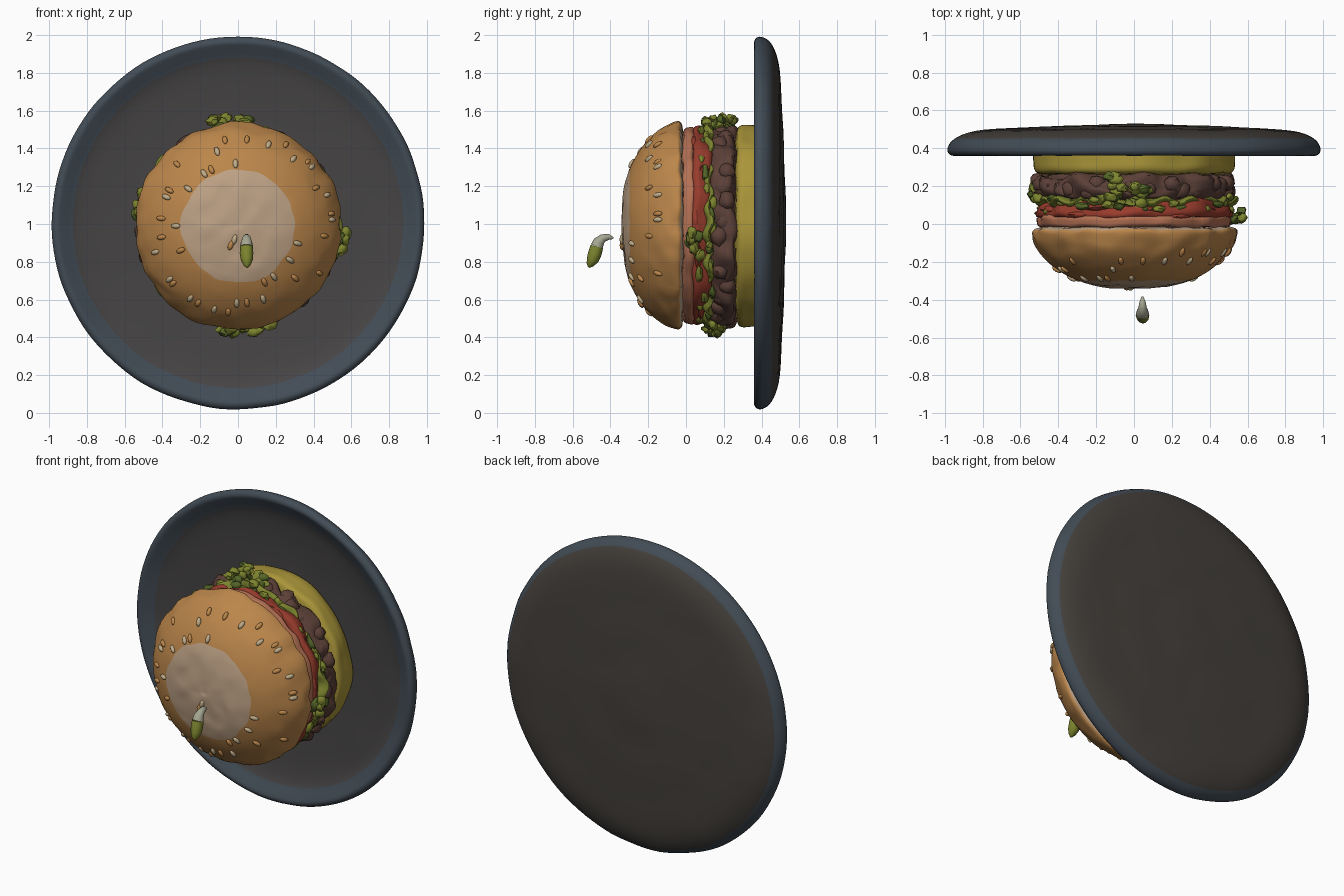
import bpy, bmesh, math, random
from mathutils import Vector, Matrix, noise

if "Cube" in bpy.data.objects:
    bpy.data.objects.remove(bpy.data.objects["Cube"])

random.seed(4)
CZ = 0.99          # height of the burger axis, which runs along y
TAU = math.tau


def mat(name, r, g, b):
    m = bpy.data.materials.new(name)
    m.diffuse_color = tuple((c / 255) ** 2.2 for c in (r, g, b)) + (1,)
    m.use_nodes = True
    m.node_tree.nodes["Principled BSDF"].inputs["Base Color"].default_value = m.diffuse_color
    return m


GOLD = mat("golden crust", 186, 133, 76)
PALE = mat("pale crust", 188, 160, 132)
PLATE = mat("dark plate", 72, 70, 70)
RIM = mat("plate rim", 68, 77, 86)
BACK = mat("plate back", 70, 66, 62)
RED = mat("tomato", 150, 62, 48)
PINK = mat("sauce", 178, 112, 84)
GREEN = mat("lettuce", 124, 132, 50)
DARKGREEN = mat("dark lettuce", 84, 100, 44)
BROWN = mat("meat", 92, 66, 58)
YELLOW = mat("lower bun", 168, 148, 60)
SEED = mat("sesame", 190, 170, 135)
WHITE = mat("pale seed", 165, 165, 145)


def finish(name, bm, mats, angle=50):
    me = bpy.data.meshes.new(name)
    bm.to_mesh(me)
    bm.free()
    for m in mats:
        me.materials.append(m)
    ob = bpy.data.objects.new(name, me)
    bpy.context.collection.objects.link(ob)
    for o in bpy.context.selected_objects:
        o.select_set(False)
    ob.select_set(True)
    bpy.context.view_layer.objects.active = ob
    bpy.ops.object.shade_smooth_by_angle(angle=math.radians(angle))
    return ob


def smooth_profile(pts, sub):
    """Catmull-Rom refinement of a radius / depth profile."""
    out = []
    for i in range(len(pts) - 1):
        p = [Vector(pts[max(0, min(len(pts) - 1, i + k))]) for k in (-1, 0, 1, 2)]
        for s in range(sub):
            t = s / sub
            q = 0.5 * (2 * p[1] + (p[2] - p[0]) * t + (2 * p[0] - 5 * p[1] + 4 * p[2] - p[3]) * t * t
                       + (3 * p[1] - p[0] - 3 * p[2] + p[3]) * t ** 3)
            out.append((max(q[0], 0), q[1]))
    return out + [pts[-1]]


def lathe(name, pts, mats, sub=3, segs=96, cz=CZ, wobble=None, pick=None):
    """Turn a (radius, y) profile, listed front to back, round the y axis."""
    prof = smooth_profile(pts, sub)
    bm = bmesh.new()
    rings = []
    for r, y in prof:
        ring = []
        for j in range(segs):
            a = TAU * j / segs
            dr, dy = wobble(a, r, y) if wobble and r > 0.001 else (0, 0)
            ring.append(bm.verts.new(((r + dr) * math.sin(a), y + dy, cz + (r + dr) * math.cos(a))))
        rings.append(ring)
    for i in range(len(rings) - 1):
        for j in range(segs):
            k = (j + 1) % segs
            f = bm.faces.new((rings[i][j], rings[i][k], rings[i + 1][k], rings[i + 1][j]))
            if pick:
                f.material_index = pick(*prof[i])
    bmesh.ops.remove_doubles(bm, verts=bm.verts, dist=0.0005)
    return finish(name, bm, mats)


def blobs(name, matrices, mats, rough=0.0):
    bm = bmesh.new()
    for n, m in enumerate(matrices):
        vs = bmesh.ops.create_icosphere(bm, subdivisions=2, radius=1)["verts"]
        for v in vs:
            v.co *= 1 + rough * noise.noise(v.co * 1.7 + Vector((n * 3.1, 0, 0)))
            v.co = m @ v.co
            for f in v.link_faces:
                f.material_index = n % len(mats)
    return finish(name, bm, mats)


def around(a, r, y, size, tilt=0.0):
    """Matrix of a blob at angle a: size is (tangent, depth, radial)."""
    loc = Matrix.Translation((r * math.sin(a), y, CZ + r * math.cos(a)))
    return (loc @ Matrix.Rotation(a, 4, 'Y') @ Matrix.Rotation(tilt, 4, 'X')
            @ Matrix.Diagonal((*size, 1)))


def lumps(amount, freq):
    def w(a, r, y):
        p = Vector((r * math.sin(a), y, r * math.cos(a))) * freq
        n = noise.noise(p) * amount
        return n, n * 0.6
    return w


# Plate, standing upright behind the burger
lathe("plate", [(0, .44), (.45, .44), (.68, .43), (.84, .41), (.92, .375), (.955, .36), (.98, .373),
                (.985, .40), (.962, .44), (.90, .475), (.80, .497), (.60, .508), (.45, .517),
                (.25, .522), (.12, .528), (0, .53)],
      [PLATE, RIM, BACK], segs=128, cz=1.005, wobble=lumps(.004, 5),
      pick=lambda r, y: 2 if y > .45 else (1 if r > .86 else 0))

# Domed top bun with pale crown
DOME = [(0, -.338), (.12, -.335), (.22, -.322), (.32, -.29), (.41, -.238), (.48, -.175),
        (.525, -.11), (.546, -.055), (.54, -.03), (.50, -.018), (.42, -.015)]
lathe("top_bun", DOME, [PALE, GOLD], sub=5, wobble=lumps(.016, 11),
      pick=lambda r, y: 0 if r < .3 or y > -.03 else 1)

# Filling layers
lathe("sauce_layer", [(.42, -.02), (.50, -.015), (.515, .01), (.508, .04), (.43, .055)],
      [PINK], wobble=lumps(.02, 9))
lathe("tomato_layer", [(.42, .025), (.50, .03), (.52, .055), (.51, .085), (.49, .12), (.42, .14)],
      [RED], wobble=lumps(.035, 7))
lathe("lettuce_layer", [(.42, .09), (.49, .10), (.525, .12), (.515, .135), (.43, .14)],
      [GREEN], segs=160,
      wobble=lambda a, r, y: (.014 * math.sin(13 * a) * (r > .46) + .012 * math.sin(5 * a),
                              .014 * math.sin(21 * a + 1) * (r > .46)))
lathe("patty", [(.42, .12), (.49, .13), (.525, .165), (.53, .20), (.515, .245), (.42, .275)],
      [BROWN], segs=128, wobble=lumps(.05, 10))
lathe("bottom_bun", [(.42, .26), (.505, .268), (.53, .29), (.532, .33), (.53, .38), (.51, .43), (.46, .45)],
      [YELLOW], wobble=lumps(.012, 6))

# Meat lumps round the patty edge
blobs("patty_lumps", [around(TAU * i / 34 + random.uniform(-.05, .05), random.uniform(.485, .51),
                             random.uniform(.165, .225), (.05, .045, .045)) for i in range(34)],
      [BROWN], rough=.3)

# Lettuce scraps: scattered all round, with bigger clumps at top, bottom and right
scraps = [around(TAU * i / 44 + random.uniform(-.06, .06), random.uniform(.49, .525),
                 random.uniform(.07, .15), (random.uniform(.025, .05), .018, .02),
                 random.uniform(-.6, .6)) for i in range(44)]
for ang, spread, rad, y0, y1, count in ((-.06, .19, .555, .10, .25, 20), (3.04, .26, .545, .10, .19, 18),
                                        (1.75, .14, .55, .02, .09, 8), (-1.3, .2, .52, .13, .23, 7)):
    for i in range(count):
        scraps.append(around(ang + random.uniform(-spread, spread), rad + random.uniform(-.04, .025),
                             random.uniform(y0, y1), (.035, .025, .026), random.uniform(-.8, .8)))
blobs("lettuce_scraps", scraps, [GREEN, DARKGREEN, GREEN], rough=.5)

# Tomato and sauce edges poking out between the layers
blobs("tomato_pieces", [around(TAU * i / 16 + random.uniform(-.1, .1), .475, random.uniform(.04, .09),
                               (.09, .022, .05)) for i in range(16)], [RED], rough=.2)


# Sesame seeds lying on the dome
def dome_seed(a, r):
    for (r0, y0), (r1, y1) in zip(DOME, DOME[1:]):
        if r0 <= r <= r1:
            y = y0 + (y1 - y0) * (r - r0) / (r1 - r0)
            slope = math.atan2(y1 - y0, r1 - r0)
            return around(a, r, y - .003, (.014, .013, .028), -slope)


blobs("sesame_seeds", [dome_seed(TAU * i / 40 + random.uniform(-.07, .07), random.choice((.33, .41, .46, .5)))
                       for i in range(40)] + [dome_seed(3.4, .075), dome_seed(3.5, .11)],
      [SEED, GOLD])


# Loose seed hanging in front of the bun
def taper(name, points, material):
    cu = bpy.data.curves.new(name, 'CURVE')
    cu.dimensions = '3D'
    cu.bevel_depth, cu.bevel_resolution, cu.use_fill_caps = 1, 4, True
    sp = cu.splines.new('POLY')
    sp.points.add(len(points) - 1)
    for p, (x, y, z, r) in zip(sp.points, points):
        p.co, p.radius = (x, y, z, 1), r
    sp.use_smooth = True
    cu.materials.append(material)
    bpy.context.collection.objects.link(bpy.data.objects.new(name, cu))


taper("loose_seed_top", [(.045, -.385, .925, .005), (.045, -.41, .932, .016), (.045, -.44, .925, .022),
                         (.045, -.462, .905, .03), (.045, -.472, .88, .034)], WHITE)
taper("loose_seed_tip", [(.045, -.472, .88, .034), (.045, -.482, .845, .036), (.047, -.495, .81, .032),
                         (.048, -.508, .785, .02), (.048, -.515, .77, .005)], GREEN)
